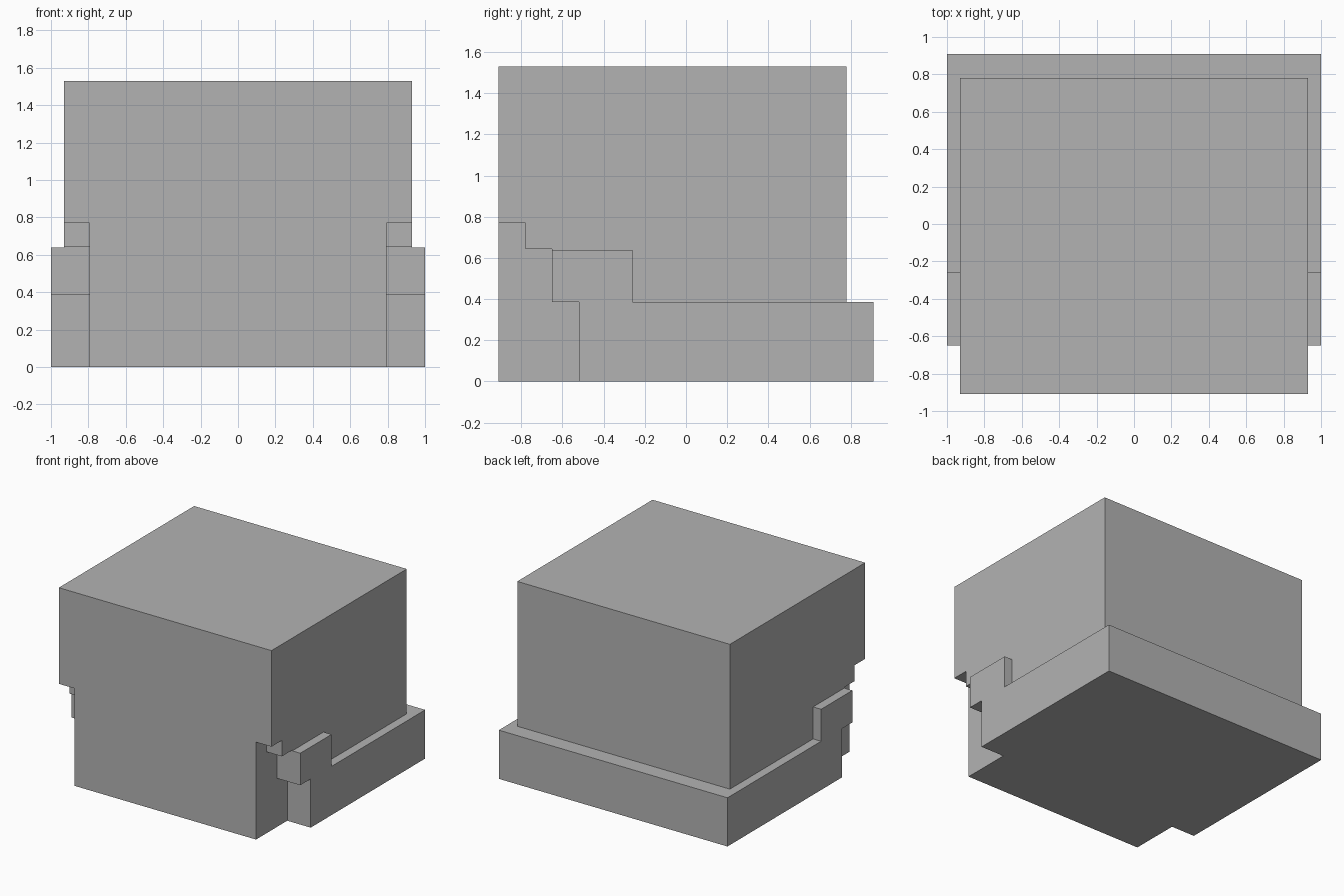
import bpy
import bmesh

cube = bpy.data.objects.get("Cube")
if cube:
    bpy.data.objects.remove(cube, do_unlink=True)

grey = bpy.data.materials.new("plain_grey")
grey.use_nodes = True
colour = (0.45, 0.45, 0.45, 1)
grey.diffuse_color = colour
grey.node_tree.nodes["Principled BSDF"].inputs["Base Color"].default_value = colour


def prism(name, profile, x0, x1):
    """Extrude a (y, z) side profile along x."""
    bm = bmesh.new()
    face = bm.faces.new([bm.verts.new((x0, y, z)) for y, z in profile])
    side = bmesh.ops.extrude_face_region(bm, geom=[face])["geom"]
    verts = [v for v in side if isinstance(v, bmesh.types.BMVert)]
    bmesh.ops.translate(bm, verts=verts, vec=(x1 - x0, 0, 0))
    bmesh.ops.recalc_face_normals(bm, faces=bm.faces)
    mesh = bpy.data.meshes.new(name)
    bm.to_mesh(mesh)
    bm.free()
    mesh.materials.append(grey)
    obj = bpy.data.objects.new(name, mesh)
    bpy.context.collection.objects.link(obj)
    return obj


def combine(target, helper, operation):
    """Merge or cut a helper, then discard it."""
    helper.hide_render = True
    mod = target.modifiers.new(helper.name, "BOOLEAN")
    mod.operation = operation
    mod.solver = "EXACT"
    mod.object = helper
    bpy.context.view_layer.objects.active = target
    bpy.ops.object.modifier_apply(modifier=mod.name)
    bpy.data.objects.remove(helper, do_unlink=True)


# Tall main block
block = prism("stepped_block", [(-.91, 0), (.78, 0), (.78, 1.53), (-.91, 1.53)], -.93, .93)

# Wider base ledge with raised side lips
base = prism("base_ledge", [(-.7, 0), (.91, 0), (.91, .385), (-.26, .385),
                            (-.26, .638), (-.7, .638)], -1, 1)
combine(block, base, "UNION")

# Stepped notches at both front corners
steps = [(-1.1, -.1), (-.52, -.1), (-.52, .385), (-.65, .385),
         (-.65, .644), (-.78, .644), (-.78, .77), (-1.1, .77)]
for side in (-1, 1):
    notch = prism("corner_notch", steps, side * .795, side * 1.1)
    combine(block, notch, "DIFFERENCE")
